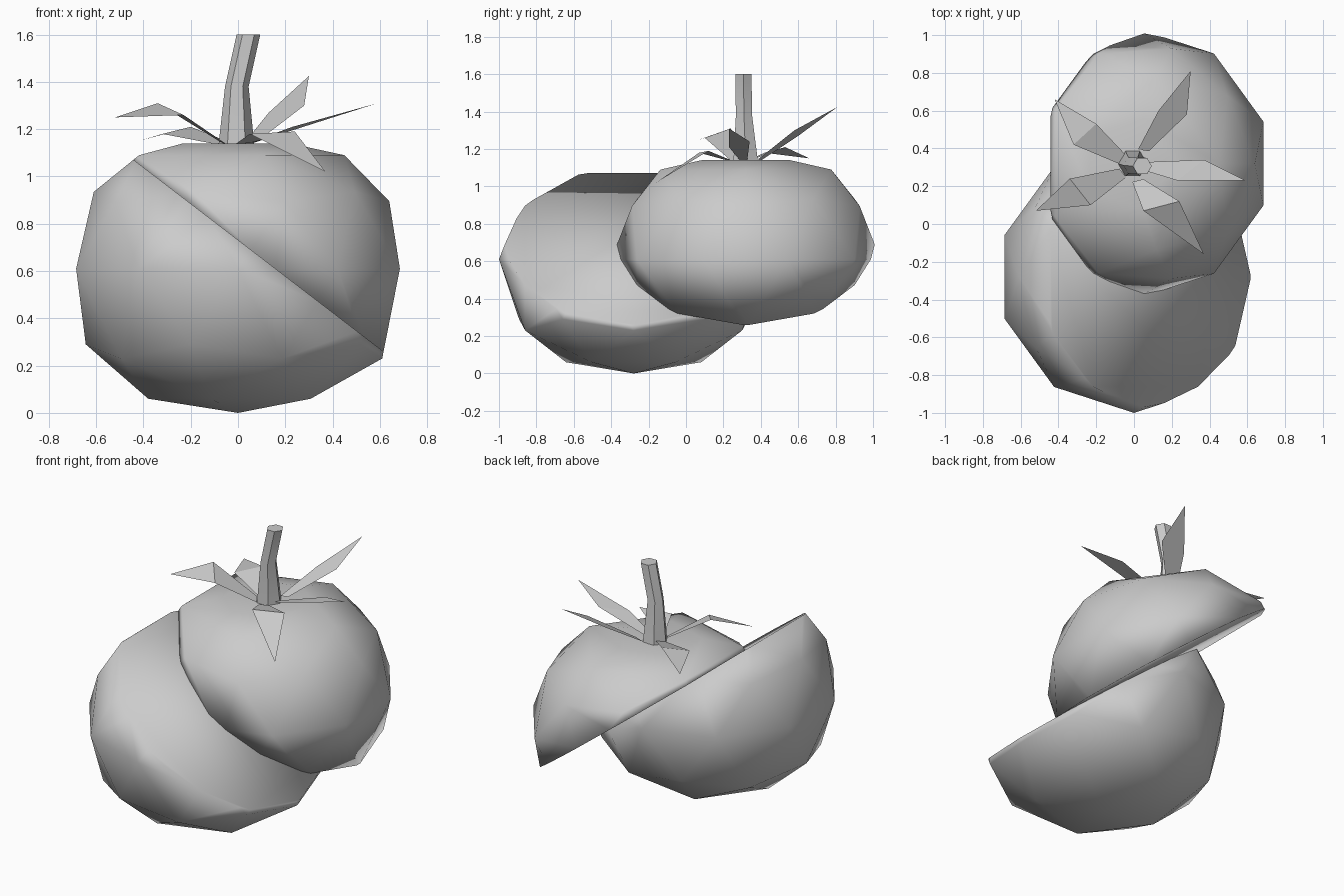
import bpy, bmesh
from math import cos, sin, pi
from mathutils import Vector

if "Cube" in bpy.data.objects:
    bpy.data.objects.remove(bpy.data.objects["Cube"])

# Height band of the unit icosphere -> (radius, height) of the fruit
BANDS = {1: (0, 1.12), .925: (.25, 1.14), .85: (.48, 1.09), .526: (.61, .935),
         .447: (.64, .895), 0: (.72, .61), -.447: (.644, .29),
         -.526: (.61, .23), -.85: (.38, .06), -1: (0, 0)}


def finish(name, bm, smooth=True):
    bmesh.ops.recalc_face_normals(bm, faces=bm.faces)
    for f in bm.faces:
        f.smooth = smooth
    me = bpy.data.meshes.new(name)
    bm.to_mesh(me)
    bm.free()
    ob = bpy.data.objects.new(name, me)
    bpy.context.collection.objects.link(ob)
    return ob


def fruit_half(name, y, upper):
    bm = bmesh.new()
    bmesh.ops.create_icosphere(bm, subdivisions=2, radius=1)
    # extra ring around the stem dimple
    bmesh.ops.bisect_plane(bm, geom=bm.verts[:] + bm.edges[:] + bm.faces[:],
                           plane_co=(0, 0, .925), plane_no=(0, 0, 1))
    for v in bm.verts:
        key = min(BANDS, key=lambda k: abs(k - v.co.z))
        r, z = BANDS[key]
        d = Vector((v.co.x, v.co.y, 0))
        if d.length > 1e-4:
            d.normalize()
        v.co = d * r + Vector((-.03 if key > .8 else 0, 0, z))
    # diagonal slice, then cap the cut
    res = bmesh.ops.bisect_plane(bm, geom=bm.verts[:] + bm.edges[:] + bm.faces[:],
                                 plane_co=(.615, 0, .26), plane_no=(.767, 0, 1),
                                 clear_inner=upper, clear_outer=not upper)
    rim = [e for e in res['geom_cut'] if isinstance(e, bmesh.types.BMEdge)]
    bmesh.ops.contextual_create(bm, geom=rim)
    bmesh.ops.translate(bm, verts=bm.verts, vec=(0, y, 0))
    return finish(name, bm)


fruit_half("lower_fruit_half", -.28, False)
fruit_half("upper_fruit_half", .32, True)

# Bent stem: rings of (x, y, z, radius)
bm = bmesh.new()
rings = []
for x, y, z, r in [(-.007, .32, 1.11, .078), (-.005, .31, 1.38, .05), (.044, .307, 1.6, .05)]:
    rings.append([bm.verts.new((x + r * cos(i * pi / 3), y + r * sin(i * pi / 3), z))
                  for i in range(6)])
for a, b in zip(rings, rings[1:]):
    for i in range(6):
        j = (i + 1) % 6
        bm.faces.new((a[i], a[j], b[j], b[i]))
bm.faces.new(rings[-1])
stem = finish("stem", bm)
bpy.context.view_layer.objects.active = stem
stem.select_set(True)
bpy.ops.object.shade_smooth_by_angle()

# Sepals: base, left and right middle corners, tip
SEPALS = [((.05, .39, 1.14), (.13, .60, 1.27), (.28, .58, 1.30), (.30, .81, 1.425)),
          ((.05, .31, 1.14), (.37, .34, 1.24), (.23, .23, 1.21), (.59, .23, 1.31)),
          ((.02, .23, 1.14), (.24, .12, 1.19), (.05, .07, 1.18), (.37, -.16, 1.02)),
          ((-.06, .27, 1.14), (-.23, .10, 1.26), (-.34, .24, 1.31), (-.52, .07, 1.25)),
          ((-.06, .34, 1.14), (-.32, .42, 1.18), (-.20, .53, 1.21), (-.42, .66, 1.15))]
bm = bmesh.new()
for pts in SEPALS:
    base, left, right, tip = map(Vector, pts)
    side = (right - left).normalized() * .03
    a, b, c, d, e = [bm.verts.new(p) for p in (base - side, base + side, right, tip, left)]
    bm.faces.new((a, b, c, e))
    bm.faces.new((e, c, d))
finish("sepals", bm, smooth=False)
